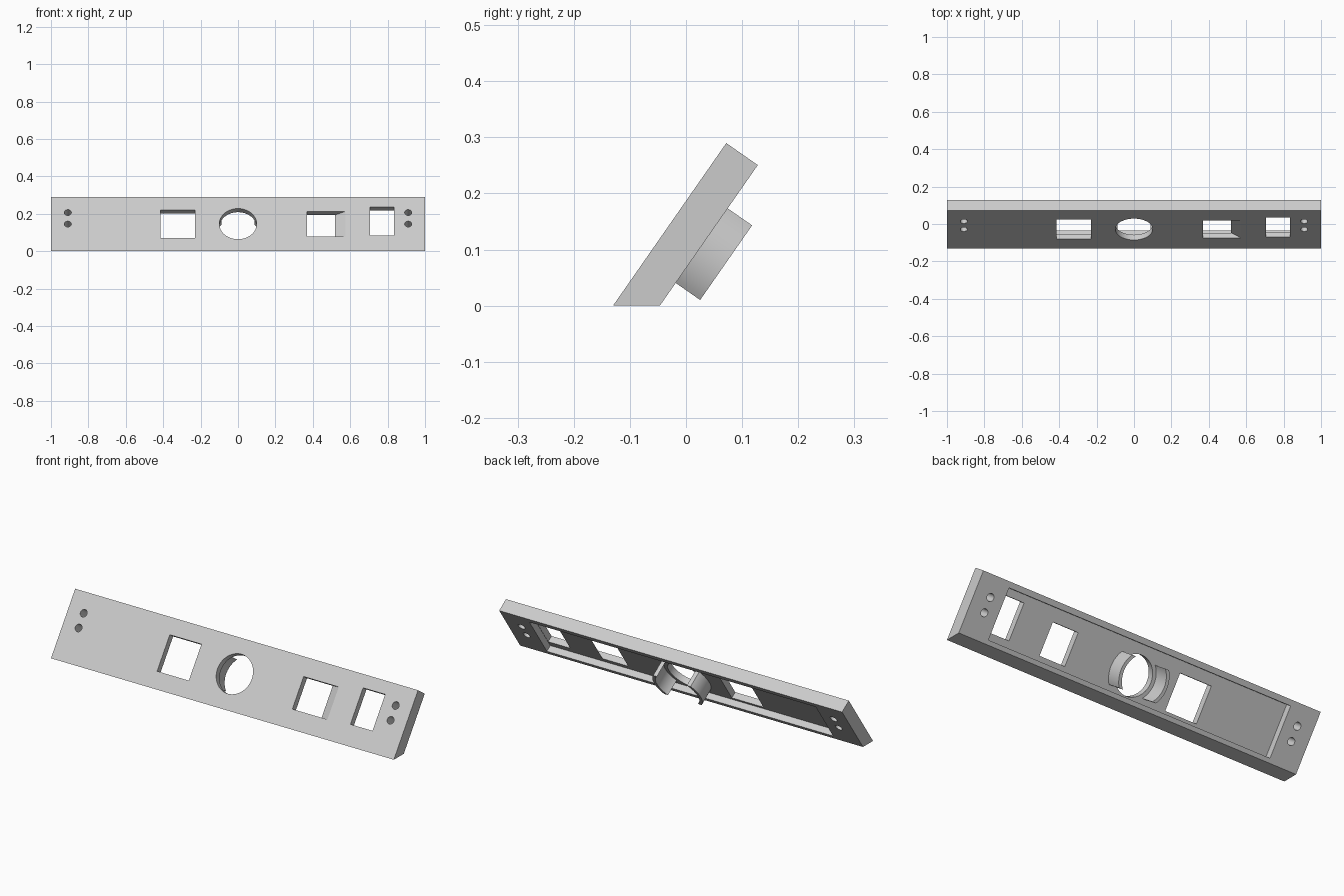
import bpy, bmesh, math
from mathutils import Matrix, Vector

if "Cube" in bpy.data.objects:
    bpy.data.objects.remove(bpy.data.objects["Cube"])

grey = bpy.data.materials.new("light_grey")
grey.use_nodes = True
grey.diffuse_color = (0.6, 0.6, 0.6, 1)
grey.node_tree.nodes["Principled BSDF"].inputs["Base Color"].default_value = (0.6, 0.6, 0.6, 1)

# Sloped frame: x along the panel, u up its front face, depth into its back
HEIGHT, THICK, FLOOR = 0.353, 0.0685, 0.034
TILT = math.atan2(0.29, 0.202)
frame = Matrix.Translation((0, -0.13, 0)) @ Matrix.Rotation(TILT, 4, 'X')


def prism(name, front, d0, d1, back=None):
    """Join a front outline at depth d0 to a back outline at depth d1."""
    bm = bmesh.new()
    a = [bm.verts.new(frame @ Vector((x, u, -d0))) for x, u in front]
    b = [bm.verts.new(frame @ Vector((x, u, -d1))) for x, u in back or front]
    bm.faces.new(a)
    bm.faces.new(b)
    for i in range(len(a)):
        j = (i + 1) % len(a)
        bm.faces.new((a[i], a[j], b[j], b[i]))
    bmesh.ops.recalc_face_normals(bm, faces=bm.faces)
    mesh = bpy.data.meshes.new(name)
    bm.to_mesh(mesh)
    bm.free()
    obj = bpy.data.objects.new(name, mesh)
    bpy.context.collection.objects.link(obj)
    mesh.materials.append(grey)
    return obj


def rect(x0, x1, u0, u1):
    return [(x0, u0), (x1, u0), (x1, u1), (x0, u1)]


def circle(x, u, r, n):
    return [(x + r * math.cos(math.tau * i / n), u + r * math.sin(math.tau * i / n)) for i in range(n)]


def activate(obj):
    bpy.ops.object.select_all(action='DESELECT')
    obj.select_set(True)
    bpy.context.view_layer.objects.active = obj


# Panel with its underside cut level with the ground
foot = THICK / math.tan(TILT)
panel = prism("panel", rect(-1, 1, 0, HEIGHT), 0, THICK, rect(-1, 1, foot, HEIGHT))

# Shallow pocket in the back
cutters = [prism("pocket_cutter", rect(-0.835, 0.835, 0.07, 0.325), FLOOR, 0.12)]

# Square windows
for x0, x1, u0, u1 in [(-0.415, -0.23, 0.085, 0.27), (0.705, 0.834, 0.104, 0.289)]:
    cutters.append(prism("window_cutter", rect(x0, x1, u0, u1), -0.02, 0.05))

# Window with one slanted side
cutters.append(prism("slanted_window_cutter", rect(0.37, 0.591, 0.095, 0.26), -0.01, 0.05,
                     rect(0.37, 0.494, 0.095, 0.26)))

# Round opening and screw holes
MID = 0.178
cutters.append(prism("round_cutter", circle(0, MID, 0.1, 64), -0.02, 0.05))
for x in (-0.91, 0.91):
    for u in (0.177, 0.252):
        cutters.append(prism("screw_hole_cutter", circle(x, u, 0.019, 32), -0.02, 0.1))

for cutter in cutters:
    cutter.hide_render = True
    activate(panel)
    mod = panel.modifiers.new("cut", 'BOOLEAN')
    mod.operation = 'DIFFERENCE'
    mod.solver = 'EXACT'
    mod.object = cutter
    bpy.ops.object.modifier_apply(modifier=mod.name)
    bpy.data.objects.remove(cutter)

# Two curved clips behind the round opening, trimmed flat at top and bottom
parts = [panel]
HALF, STEPS = 0.081, 20


def arc(r, side):
    end = math.asin(HALF / r)
    angles = [end * (2 * i / STEPS - 1) for i in range(STEPS + 1)]
    return [(side * r * math.cos(t), MID + r * math.sin(t)) for t in angles]


for side, name in ((1, "left_clip"), (-1, "right_clip")):
    outline = arc(0.136, side) + arc(0.119, side)[::-1]
    parts.append(prism(name, outline, FLOOR - 0.004, 0.1216))

for part in parts:
    activate(part)
    bpy.ops.object.shade_smooth_by_angle(angle=math.radians(30))
